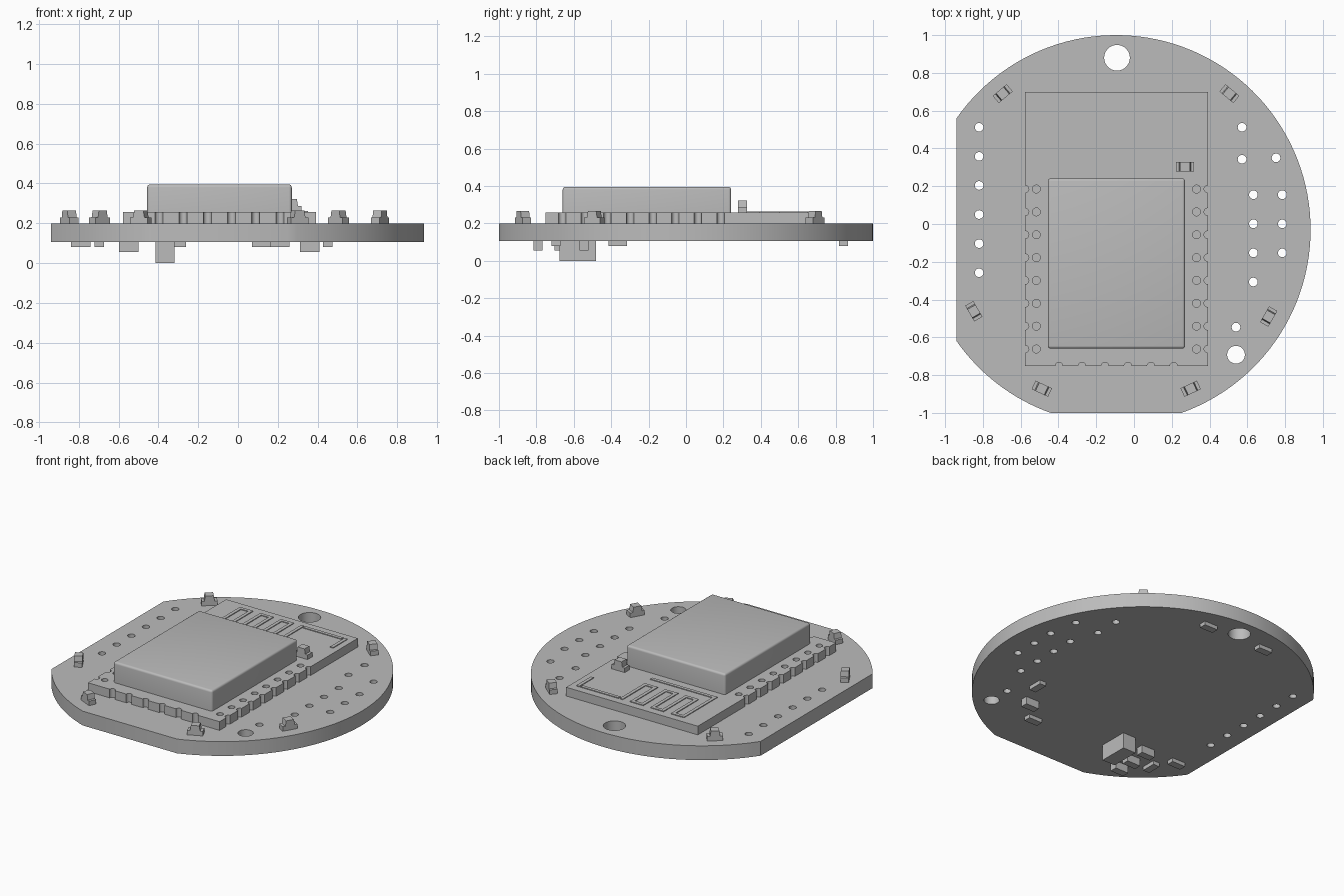
import bpy, bmesh
from math import sin, cos, pi, radians, asin, acos
from mathutils import Matrix, Vector

if "Cube" in bpy.data.objects:
    bpy.data.objects.remove(bpy.data.objects["Cube"], do_unlink=True)

grey = bpy.data.materials.new("plain_grey")
grey.use_nodes = True
COLOUR = (0.5, 0.5, 0.5, 1)
grey.diffuse_color = COLOUR
grey.node_tree.nodes["Principled BSDF"].inputs["Base Color"].default_value = COLOUR


def arc(cx, cy, r, a0, a1, n):
    return [(cx + r * cos(a0 + (a1 - a0) * i / n), cy + r * sin(a0 + (a1 - a0) * i / n))
            for i in range(n + 1)]


def circle(cx, cy, r, n=24):
    return arc(cx, cy, r, 0, 2 * pi, n)[:-1]


def add_mesh(name, mesh, smooth=False):
    obj = bpy.data.objects.new(name, mesh)
    bpy.context.collection.objects.link(obj)
    mesh.materials.clear()
    mesh.materials.append(grey)
    if smooth:
        bpy.ops.object.select_all(action='DESELECT')
        obj.select_set(True)
        bpy.context.view_layer.objects.active = obj
        bpy.ops.object.shade_smooth_by_angle(angle=radians(35))
    return obj


def plate(name, loops, z0, z1, smooth=True):
    """Extruded flat outline; the later loops are holes."""
    curve = bpy.data.curves.new(name + "_outline", 'CURVE')
    curve.dimensions = '2D'
    curve.fill_mode = 'BOTH'
    curve.extrude = (z1 - z0) / 2
    for pts in loops:
        spline = curve.splines.new('POLY')
        spline.points.add(len(pts) - 1)
        for p, (x, y) in zip(spline.points, pts):
            p.co = (x, y, 0, 1)
        spline.use_cyclic_u = True
    temp = bpy.data.objects.new(name + "_outline", curve)
    bpy.context.collection.objects.link(temp)
    bpy.context.view_layer.update()
    graph = bpy.context.evaluated_depsgraph_get()
    mesh = bpy.data.meshes.new_from_object(temp.evaluated_get(graph))
    bpy.data.objects.remove(temp, do_unlink=True)
    bpy.data.curves.remove(curve)
    bm = bmesh.new()
    bm.from_mesh(mesh)
    bmesh.ops.remove_doubles(bm, verts=bm.verts, dist=1e-5)
    bmesh.ops.recalc_face_normals(bm, faces=bm.faces)
    bmesh.ops.translate(bm, verts=bm.verts, vec=(0, 0, (z0 + z1) / 2))
    for f in bm.faces:
        f.smooth = False
    bm.to_mesh(mesh)
    bm.free()
    return add_mesh(name, mesh, smooth)


def block(bm, cx, cy, sx, sy, z0, z1, taper=1.0):
    """Box in a bmesh, with its top narrowed along x by the taper."""
    m = Matrix.Translation((cx, cy, (z0 + z1) / 2)) @ Matrix.Diagonal((sx, sy, z1 - z0, 1))
    verts = bmesh.ops.create_cube(bm, size=1, matrix=m)["verts"]
    for v in verts:
        if v.co.z > (z0 + z1) / 2:
            v.co.x = cx + (v.co.x - cx) * taper
    return verts


def finish(bm, name, smooth=False):
    mesh = bpy.data.meshes.new(name)
    bm.to_mesh(mesh)
    bm.free()
    return add_mesh(name, mesh, smooth)


BOTTOM, TOP, MODULE_TOP = 0.105, 0.2, 0.258

# Main round board with two flats and drilled holes
CX, CY, R, FLAT_X, FLAT_Y = -0.095, -0.03, 1.03, -0.94, -1.0
side = acos((CX - FLAT_X) / R)
low = asin((CY - FLAT_Y) / R)
outline = (arc(CX, CY, R, -low, pi - side, 80)
           + arc(CX, CY, R, pi + side, pi + low, 16))
holes = [circle(-0.09, 0.88, 0.068, 40), circle(0.54, -0.692, 0.047, 32)]
PITCH = 0.154
small = [(-0.82, 0.512 - PITCH * i) for i in range(6)]
small += [(0.632, 0.155 - PITCH * i) for i in range(4)]
small += [(0.785, 0.155 - PITCH * i) for i in range(3)]
small += [(0.572, 0.512), (0.572, 0.343), (0.752, 0.35), (0.54, -0.546)]
holes += [circle(x, y, 0.023) for x, y in small]
plate("main_board", [outline] + holes, BOTTOM, TOP)

# Radio module board with half-round edge notches and via holes
X0, X1, Y0, Y1, NOTCH = -0.577, 0.391, -0.752, 0.70, 0.02
rows = [0.185 - 0.121 * i for i in range(8)]
cols = [-0.397 + 0.1215 * i for i in range(6)]
edge = [(X0, Y0)]
for x in cols:
    edge += arc(x, Y0, NOTCH, pi, 0, 10)
edge.append((X1, Y0))
for y in reversed(rows):
    edge += arc(X1, y, NOTCH, 1.5 * pi, 0.5 * pi, 10)
edge += [(X1, Y1), (X0, Y1)]
for y in rows:
    edge += arc(X0, y, NOTCH, 0.5 * pi, -0.5 * pi, 10)
vias = [circle(x, y, 0.021, 20) for x in (X0 + 0.06, X1 - 0.06) for y in rows]
plate("module_board", [edge] + vias, TOP, MODULE_TOP)

# Metal shield can with rounded upper edges
bm = bmesh.new()
block(bm, -0.093, -0.209, 0.726, 0.9, MODULE_TOP, 0.395)
edges = [e for e in bm.edges if max(v.co.z for v in e.verts) > 0.39]
bmesh.ops.bevel(bm, geom=edges, offset=0.014, segments=4, affect='EDGES', profile=0.5)
finish(bm, "shield_can", True)

# Thin antenna trace: feed strip, meander fingers and end strip
bm = bmesh.new()
W, HIGH, LOW = 0.022, 0.64, 0.40
zs = (MODULE_TOP, MODULE_TOP + 0.005)
block(bm, -0.2, 0.31, 0.48, W, *zs)
block(bm, -0.43, 0.475, W, 0.35, *zs)
fingers = [-0.43 + 0.075 * i for i in range(7)]
for i, (a, b) in enumerate(zip(fingers, fingers[1:])):
    block(bm, b, (HIGH + LOW) / 2, W, HIGH - LOW + W, *zs)
    block(bm, (a + b) / 2, HIGH if i % 2 == 0 else LOW, b - a - W, W, *zs)
block(bm, 0.18, HIGH, 0.3 - W, W, *zs)
block(bm, 0.34, 0.575, W, 0.152, *zs)
finish(bm, "antenna_trace")

# Small lamps: low contact strip with a tapered body on top
lamps = [(-0.695, 0.69, 40, TOP), (0.505, 0.69, -40, TOP), (0.27, 0.302, 0, MODULE_TOP),
         (-0.848, -0.462, -60, TOP), (0.713, -0.49, 60, TOP),
         (-0.488, -0.872, -25, TOP), (0.3, -0.872, 25, TOP)]
for i, (x, y, turn, z) in enumerate(lamps):
    bm = bmesh.new()
    block(bm, 0, 0, 0.096, 0.05, 0, 0.03)
    block(bm, 0, 0, 0.062, 0.05, 0.03, 0.065, 0.82)
    lamp = finish(bm, f"lamp_{i + 1}")
    lamp.location = (x, y, z)
    lamp.rotation_euler.z = radians(turn)

# Underside chips: centre, footprint and lowest height
LONG, SHORT = 0.098, 0.048
chips = [(0.12, 0.843, LONG, SHORT, 0.08), (-0.31, 0.843, LONG, SHORT, 0.08),
         (0.45, -0.365, SHORT, LONG, 0.08), (0.36, -0.545, LONG, SHORT, 0.055),
         (0.21, -0.695, LONG, SHORT, 0.08), (-0.55, -0.545, LONG, SHORT, 0.055),
         (-0.55, -0.68, LONG, SHORT, 0.055), (-0.55, -0.792, LONG, SHORT, 0.055),
         (-0.698, -0.67, SHORT, LONG, 0.08), (-0.79, -0.545, LONG, SHORT, 0.08)]
for i, (x, y, sx, sy, z) in enumerate(chips):
    bm = bmesh.new()
    block(bm, x, y, sx, sy, z, BOTTOM)
    finish(bm, f"underside_chip_{i + 1}")

# Underside connector block
bm = bmesh.new()
block(bm, -0.367, -0.578, 0.095, 0.195, 0, BOTTOM)
finish(bm, "underside_connector")
